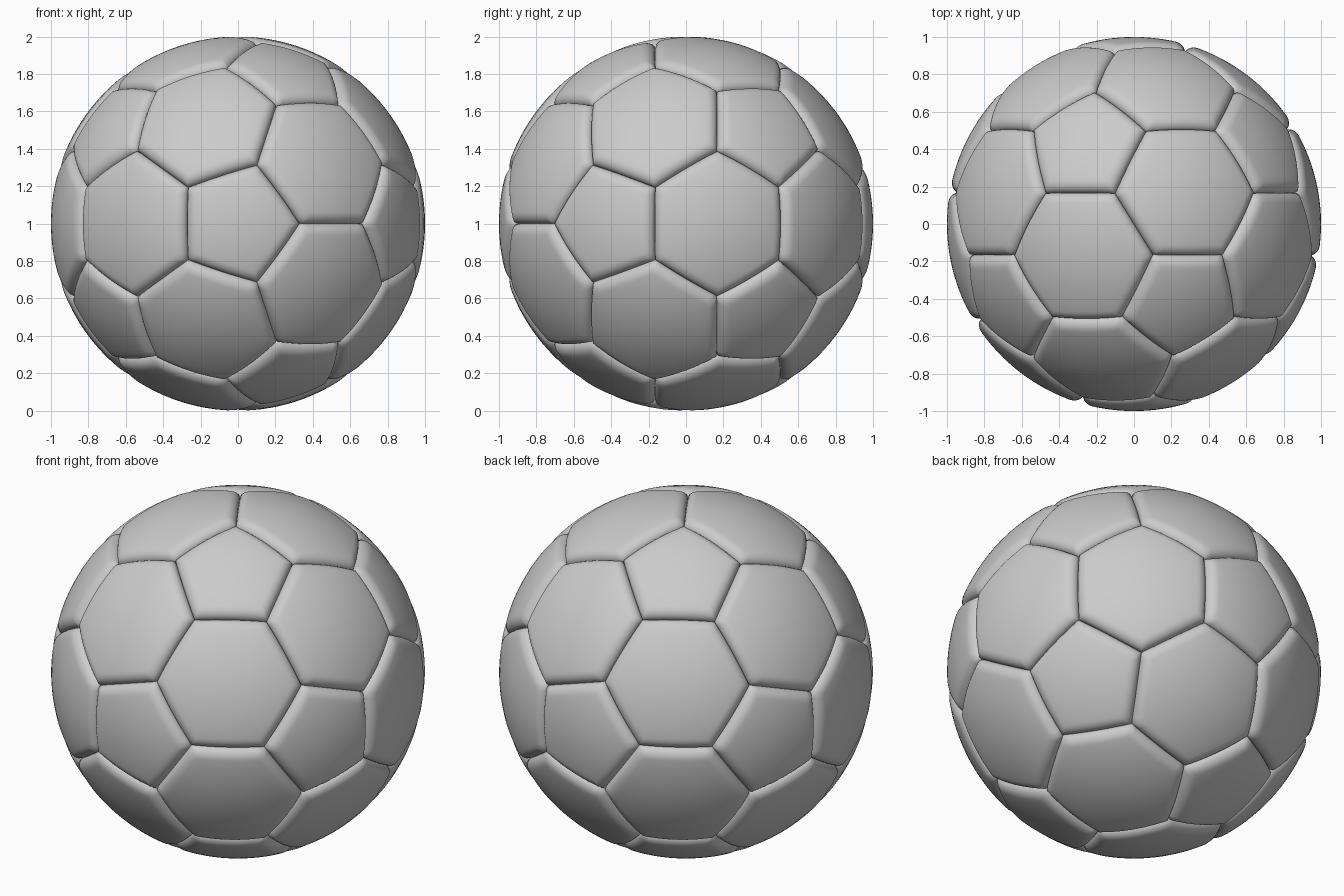
import bpy, bmesh, math
from itertools import combinations, permutations
from mathutils import Vector, Matrix

SEAM_RADIUS = 0.95    # bottom of the grooves
RIM_WIDTH = 0.065     # width of the rounded panel rim
SIDE_STEPS = 12
RIM_STEPS = 8
INNER_STEPS = 7

cube = bpy.data.objects.get("Cube")
if cube:
    bpy.data.objects.remove(cube, do_unlink=True)

leather = bpy.data.materials.new("light_grey")
leather.use_nodes = True
grey = (0.6, 0.6, 0.6, 1)
leather.diffuse_color = grey
leather.node_tree.nodes["Principled BSDF"].inputs["Base Color"].default_value = grey

# Icosahedron corners, turned so that one points to the front
phi = (1 + math.sqrt(5)) / 2
turn = Matrix.Rotation(math.atan(1 / phi), 3, 'Z')
corners = []
for s in (-1, 1):
    for t in (-phi, phi):
        corners += [turn @ Vector(p) for p in ((0, s, t), (s, t, 0), (t, 0, s))]


def adjacent(a, b):
    return 1.9 < (a - b).length < 2.1


def cut_point(a, b):
    """Truncation point on the edge a-b, near a, on the unit sphere."""
    return (2 * a + b).normalized()


def ordered(points):
    """Sort the points counter-clockwise as seen from outside."""
    centre = sum(points, Vector()) / len(points)
    u = (points[0] - centre).normalized()
    v = centre.normalized().cross(u)
    return sorted(points, key=lambda p: math.atan2((p - centre).dot(v), (p - centre).dot(u)))


def add_panel(bm, points):
    """Domed panel made of concentric rings, with a rounded rim."""
    n = len(points)
    centre = sum(points, Vector()) / n
    apothem = ((points[0] + points[1]) / 2 - centre).length
    border = [points[i].lerp(points[(i + 1) % n], k / SIDE_STEPS)
              for i in range(n) for k in range(SIDE_STEPS)]
    # Each ring is (scale towards the border, radius from the ball's centre)
    rings = []
    for k in range(RIM_STEPS + 1):
        a = math.pi / 2 * k / RIM_STEPS
        rings.append((1 - RIM_WIDTH * (1 - math.cos(a)) / apothem,
                      SEAM_RADIUS + (1 - SEAM_RADIUS) * math.sin(a)))
    inner = rings[-1][0]
    rings += [(inner * (1 - k / INNER_STEPS), 1) for k in range(1, INNER_STEPS)]

    loops = [[bm.verts.new(centre.lerp(p, s).normalized() * r) for p in border]
             for s, r in rings]
    count = len(border)
    for outer, inside in zip(loops, loops[1:]):
        for i in range(count):
            j = (i + 1) % count
            bm.faces.new((outer[i], outer[j], inside[j], inside[i]))
    tip = bm.verts.new(centre.normalized())
    for i in range(count):
        bm.faces.new((loops[-1][i], loops[-1][(i + 1) % count], tip))


def build(name, outlines):
    bm = bmesh.new()
    for outline in outlines:
        add_panel(bm, ordered(outline))
    bmesh.ops.translate(bm, verts=bm.verts, vec=(0, 0, 1))
    for face in bm.faces:
        face.smooth = True
    mesh = bpy.data.meshes.new(name)
    bm.to_mesh(mesh)
    bm.free()
    mesh.materials.append(leather)
    bpy.context.collection.objects.link(bpy.data.objects.new(name, mesh))


# Five-sided panels sit on the corners, six-sided ones on the triangles
build("pentagon_panels",
      [[cut_point(a, b) for b in corners if adjacent(a, b)] for a in corners])
build("hexagon_panels",
      [[cut_point(a, b) for a, b in permutations(trio, 2)]
       for trio in combinations(corners, 3)
       if all(adjacent(a, b) for a, b in combinations(trio, 2))])
